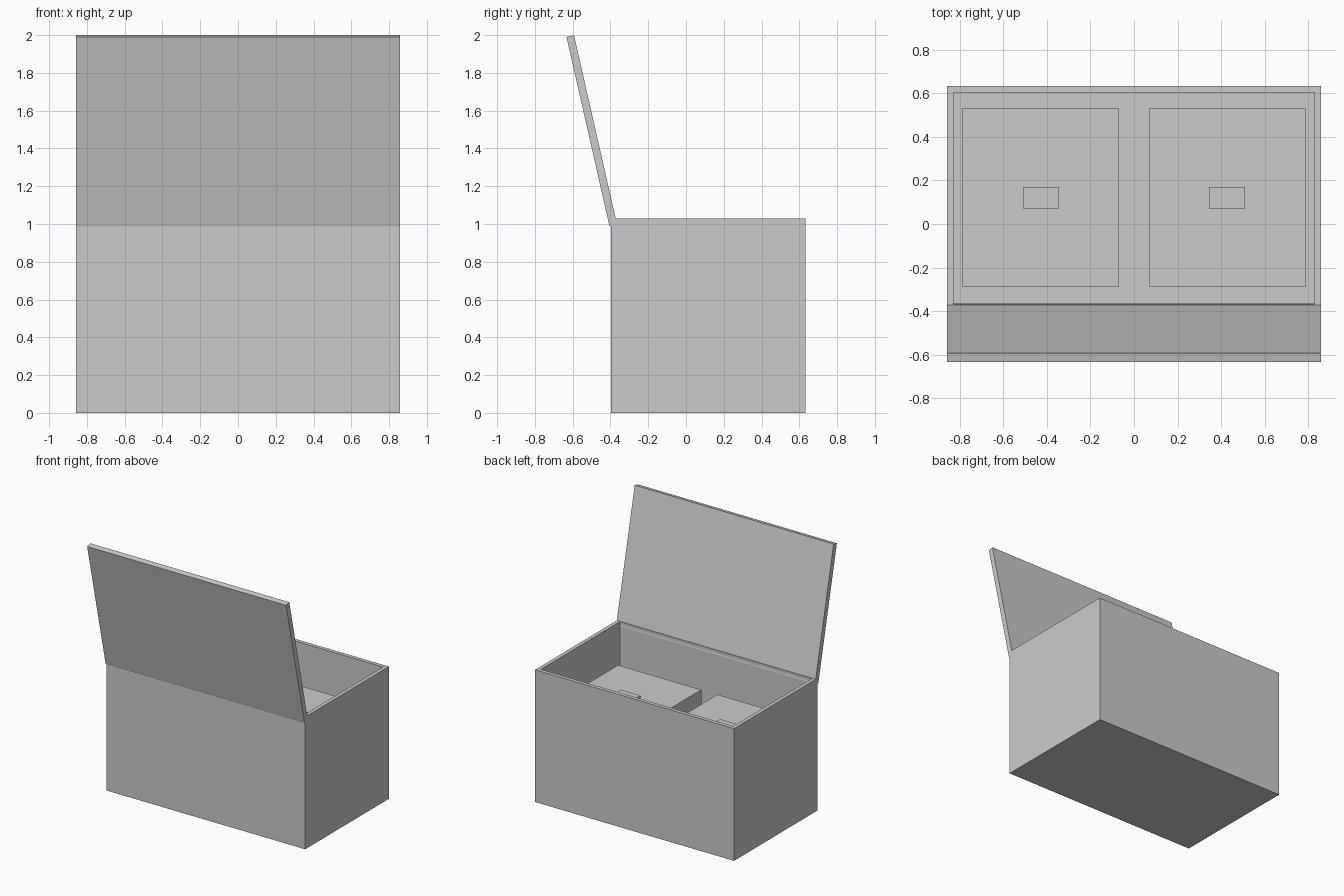
import bpy, bmesh, math
from mathutils import Matrix, Vector

if "Cube" in bpy.data.objects:
    bpy.data.objects.remove(bpy.data.objects["Cube"])

grey = bpy.data.materials.new("light grey")
grey.diffuse_color = (0.6, 0.6, 0.6, 1)
grey.use_nodes = True
grey.node_tree.nodes["Principled BSDF"].inputs["Base Color"].default_value = grey.diffuse_color

HALF_W = 0.857            # half width of chest and lid
BACK, FRONT = -0.397, 0.633
HEIGHT, WALL = 1.03, 0.042


def make_object(name, bm):
    bmesh.ops.recalc_face_normals(bm, faces=bm.faces)
    mesh = bpy.data.meshes.new(name)
    bm.to_mesh(mesh)
    bm.free()
    mesh.materials.append(grey)
    obj = bpy.data.objects.new(name, mesh)
    bpy.context.collection.objects.link(obj)
    return obj


def box_bmesh(lo, hi):
    lo, hi = Vector(lo), Vector(hi)
    bm = bmesh.new()
    bmesh.ops.create_cube(bm, size=1)
    bmesh.ops.scale(bm, vec=hi - lo, verts=bm.verts)
    bmesh.ops.translate(bm, vec=(lo + hi) / 2, verts=bm.verts)
    return bm


# Hollow chest: inset the top face and push it down to the floor
bm = box_bmesh((-HALF_W, BACK, 0), (HALF_W, FRONT, HEIGHT))
top = max(bm.faces, key=lambda f: f.calc_center_median().z)
bmesh.ops.inset_region(bm, faces=[top], thickness=WALL)
well = bmesh.ops.extrude_discrete_faces(bm, faces=[top])["faces"][0]
for v in well.verts:
    v.co.z = WALL
make_object("chest", bm)

# Open lid, tilted back about its lower outer edge
lid = make_object("lid", box_bmesh((-HALF_W, 0, 0), (HALF_W, 0.041, 1.028)))
lid.data.transform(Matrix.Translation((0, -0.405, 0.988))
                   @ Matrix.Rotation(math.radians(12.8), 4, 'X'))

# Two inner blocks, each with a small raised plate
for side, s in (("left", -1), ("right", 1)):
    for part, x0, x1, y0, y1, z0, z1 in (
            ("block", 0.07, 0.787, -0.288, 0.533, WALL, 0.733),
            ("plate", 0.343, 0.51, 0.07, 0.17, 0.733, 0.752)):
        xa, xb = sorted((s * x0, s * x1))
        make_object(f"{side}_{part}", box_bmesh((xa, y0, z0), (xb, y1, z1)))
